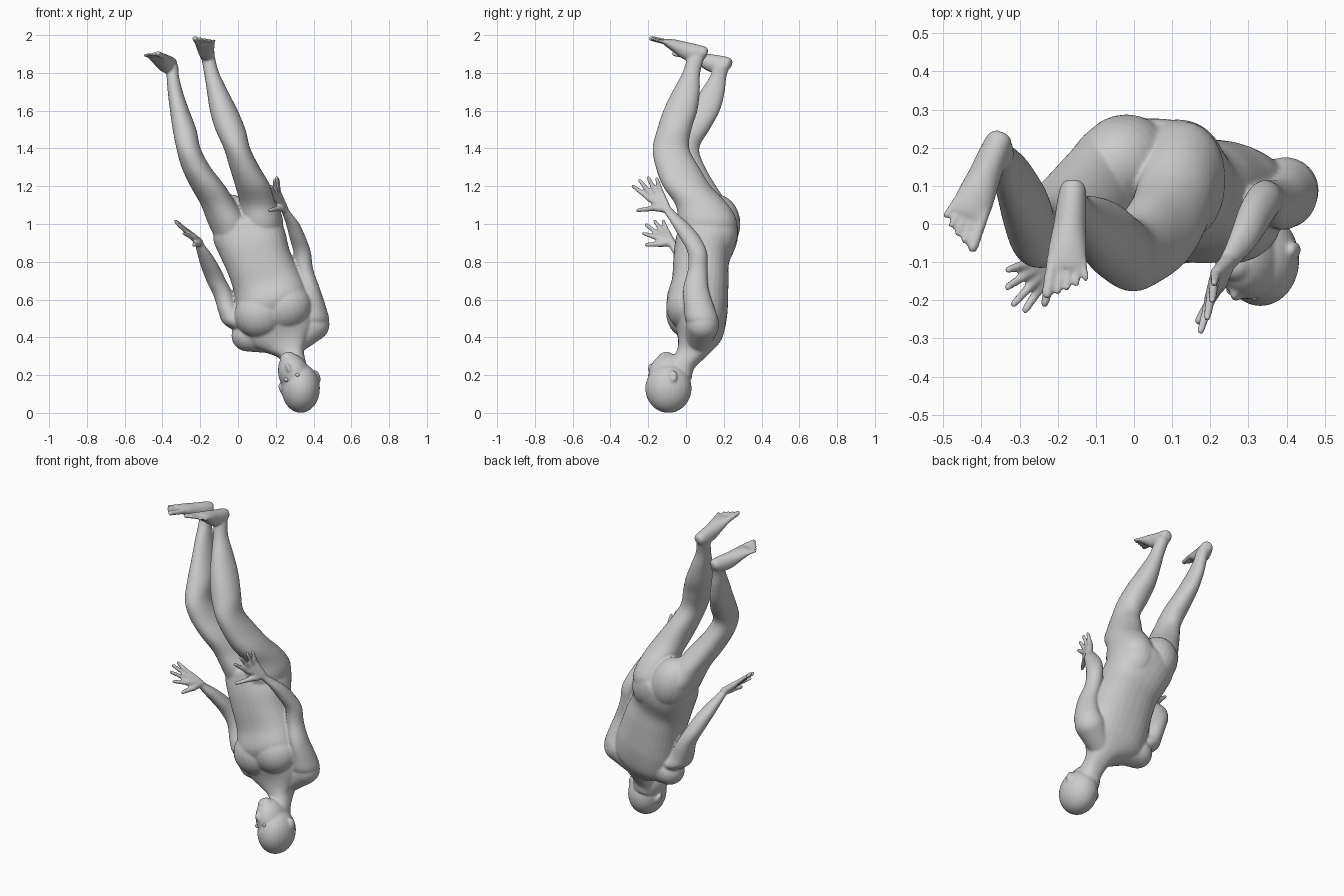
import bpy, bmesh, math
from mathutils import Vector, Matrix

bm = bmesh.new()


def add_loft(sections, side=(1, 0, 0), depth=(0, 1, 0), box=1.0, steps=4, n=32):
    """Closed tube through (x, y, z, half width, half depth), curve-smoothed; box < 1 squares it."""
    side, depth = Vector(side).normalized(), Vector(depth).normalized()
    p = [sections[0]] + list(sections) + [sections[-1]]
    rows = []
    for i in range(1, len(p) - 2):
        for k in range(steps):
            t = k / steps
            rows.append([0.5 * (2 * b + (c - a) * t + (2*a - 5*b + 4*c - d) * t**2
                                + (3*b - a - 3*c + d) * t**3)
                         for a, b, c, d in zip(*p[i-1:i+3])])
    rows.append(sections[-1])

    def soft(v):
        return math.copysign(abs(v) ** box, v)
    rings = []
    for x, y, z, a, b in rows:
        rings.append([bm.verts.new(Vector((x, y, z)) + side * a * soft(math.cos(q)) + depth * b * soft(math.sin(q)))
                      for q in (2 * math.pi * (j + .5) / n for j in range(n))])
    for r, s in zip(rings, rings[1:]):
        for j in range(n):
            bm.faces.new((r[j], r[(j+1) % n], s[(j+1) % n], s[j]))
    bm.faces.new(rings[0][::-1])
    bm.faces.new(rings[-1])


def add_ball(c, r, tilt=0.0, target=None):
    m = (Matrix.Translation(c) @ Matrix.Rotation(tilt, 4, 'Y') @ Matrix.Diagonal((*r, 1)))
    bmesh.ops.create_uvsphere(target or bm, u_segments=24, v_segments=16, radius=1, matrix=m)


def add_capsule(p, q, r1, r2):
    """Convex hull of two balls: fingers, toes, palm bones, shoulders."""
    tmp = bmesh.new()
    for c, r in ((p, r1), (q, r2)):
        bmesh.ops.create_icosphere(tmp, subdivisions=3, radius=r, matrix=Matrix.Translation(c))
    res = bmesh.ops.convex_hull(tmp, input=tmp.verts[:])
    junk = {g for g in res['geom_interior'] if isinstance(g, bmesh.types.BMVert)}
    bmesh.ops.delete(tmp, geom=list(junk), context='VERTS')
    me = bpy.data.meshes.new("tmp")
    tmp.to_mesh(me)
    tmp.free()
    bm.from_mesh(me)
    bpy.data.meshes.remove(me)


def add_hand(wrist, base_a, base_b, tips, thumb_base, thumb_tip):
    wrist, a, b = Vector(wrist), Vector(base_a), Vector(base_b)
    for i, tip in enumerate(tips):
        base = a.lerp(b, i / 3)
        add_capsule(wrist, base, 0.022, 0.017)
        add_capsule(base, Vector(tip), 0.015, 0.0105)
    add_capsule(wrist, Vector(thumb_base), 0.022, 0.019)
    add_capsule(Vector(thumb_base), Vector(thumb_tip), 0.016, 0.011)


def add_foot(heel, direction, medial):
    """Foot with the sole up; medial = +1/-1 picks the big-toe side."""
    d = Vector(direction).normalized()
    w = d.cross(Vector((0, 0, 1))).normalized()
    up = w.cross(d)
    heel = Vector(heel)
    rows = [(0.0, -.005, .018, .018), (.015, -.01, .033, .034), (.06, -.02, .039, .047), (.12, -.02, .043, .046),
            (.18, -.008, .05, .033), (.22, -.002, .052, .022), (.24, .001, .046, .014)]
    add_loft([(*(heel + d * s + up * h), a, b) for s, h, a, b in rows], w, up)
    for i, (s, r) in enumerate(((.322, .0145), (.314, .0095), (.302, .009), (.289, .009), (.272, .009))):
        off = w * medial * (.04 - .0215 * i - (.004 if i else 0))
        add_capsule(heel + d * .215 + off * .9, heel + d * (s - .01) + off * 1.08, r * 1.1, r)


# torso and neck, leaning to one side
add_loft([(.31, -.045, .18, .065, .075), (.303, -.025, .24, .062, .07), (.285, .03, .31, .068, .085),
          (.26, .058, .36, .12, .1), (.235, .075, .42, .185, .122), (.205, .07, .52, .198, .148),
          (.18, .06, .6, .195, .163), (.15, .075, .7, .182, .15), (.11, .08, .8, .175, .148),
          (.075, .105, .9, .185, .163), (.04, .12, .98, .182, .155), (.025, .11, 1.02, .14, .13),
          (.02, .11, 1.045, .08, .08)], side=(.94, 0, .34), box=.85)
# shoulders and collar
add_capsule((.285, .06, .37), (.397, .088, .468), .07, .088)
add_capsule((.25, .065, .38), (.05, .088, .41), .07, .085)
# chest and buttocks
add_ball((.25, .015, .565), (.14, .12, .13), -.35)
add_ball((.12, .015, .525), (.14, .12, .13), -.35)
add_ball((.115, .15, .96), (.12, .125, .15), -.35)
add_ball((-.02, .16, 1.0), (.125, .128, .16), -.35)

# legs
add_loft([(.125, .11, .86, .09, .11), (.125, .115, 1.0, .115, .155), (.112, .085, 1.1, .102, .14),
          (.08, .005, 1.2, .094, .127), (.035, -.045, 1.3, .08, .115), (-.005, -.08, 1.4, .07, .097),
          (-.04, -.062, 1.5, .08, .091), (-.075, -.03, 1.6, .074, .09), (-.108, 0, 1.7, .056, .073),
          (-.14, .028, 1.8, .04, .047), (-.16, .055, 1.89, .036, .046)], box=.95)
add_loft([(.0, .11, .86, .09, .11), (-.045, .12, 1.0, .112, .152), (-.1, .088, 1.1, .096, .137),
          (-.16, .035, 1.2, .092, .125), (-.222, -.005, 1.3, .077, .107), (-.262, -.02, 1.4, .064, .09),
          (-.283, .035, 1.5, .063, .09), (-.309, .095, 1.6, .051, .084), (-.332, .14, 1.7, .04, .065),
          (-.345, .17, 1.78, .033, .044), (-.35, .19, 1.84, .034, .045)], box=.95)

# feet
add_foot((-.158, .115, 1.91), (-.09, -1, .24), 1)
add_foot((-.345, .24, 1.855), (-.38, -.92, .15), -1)

# arms
add_loft([(.395, .09, .45, .03, .04), (.405, .085, .485, .076, .086), (.406, .07, .56, .06, .08),
          (.383, .052, .66, .05, .067), (.352, .062, .76, .046, .052), (.34, .06, .85, .046, .052),
          (.315, .02, .93, .043, .055), (.29, -.03, 1.0, .036, .046), (.262, -.075, 1.05, .026, .034),
          (.245, -.1, 1.08, .022, .028)])
add_loft([(.04, .09, .42, .03, .04), (.0, .088, .47, .075, .083), (-.042, .09, .53, .06, .074),
          (-.075, .1, .62, .054, .061), (-.115, .08, .7, .053, .057), (-.15, .03, .78, .048, .056),
          (-.177, -.02, .84, .038, .046), (-.2, -.06, .885, .026, .033), (-.207, -.078, .905, .022, .028)])

# hands
add_hand((.245, -.1, 1.08), (.215, -.13, 1.16), (.2, -.195, 1.135),
         [(.21, -.155, 1.24), (.205, -.2, 1.245), (.192, -.245, 1.23), (.175, -.28, 1.2)],
         (.225, -.16, 1.085), (.168, -.255, 1.072))
add_hand((-.207, -.078, .905), (-.268, -.1, .958), (-.238, -.155, .928),
         [(-.33, -.12, 1.015), (-.332, -.165, 1.015), (-.315, -.21, .995), (-.285, -.225, .95)],
         (-.215, -.14, .895), (-.235, -.21, .89))

# head: skull, face, chin, nose, lips and ears
add_ball((.332, -.093, .13), (.102, .123, .13))
add_ball((.3, -.09, .2), (.084, .108, .118), -.35)
add_ball((.264, -.105, .285), (.045, .045, .038), -.35)
add_ball((.268, -.18, .235), (.014, .024, .03), -.35)
add_ball((.264, -.147, .275), (.024, .016, .011), -.35)
add_ball((.422, -.068, .195), (.012, .022, .034), -.35)
add_ball((.23, -.062, .125), (.012, .022, .034), -.35)

# fuse everything into one smooth skin
mesh = bpy.data.meshes.new("body")
bmesh.ops.recalc_face_normals(bm, faces=bm.faces[:])
bm.to_mesh(mesh)
bm.free()
body = bpy.data.objects.new("body", mesh)
bpy.context.collection.objects.link(body)
rem = body.modifiers.new("skin", 'REMESH')
rem.mode = 'VOXEL'
rem.voxel_size = 0.006
rem.use_smooth_shade = True
sm = body.modifiers.new("soften", 'SMOOTH')
sm.factor = 0.5
sm.iterations = 10

# eyes
for name, c in (("left_eye", (.315, -.187, .2)), ("right_eye", (.256, -.172, .175))):
    eye = bmesh.new()
    add_ball(c, (.014, .014, .012), target=eye)
    for f in eye.faces:
        f.smooth = True
    me = bpy.data.meshes.new(name)
    eye.to_mesh(me)
    eye.free()
    bpy.context.collection.objects.link(bpy.data.objects.new(name, me))
